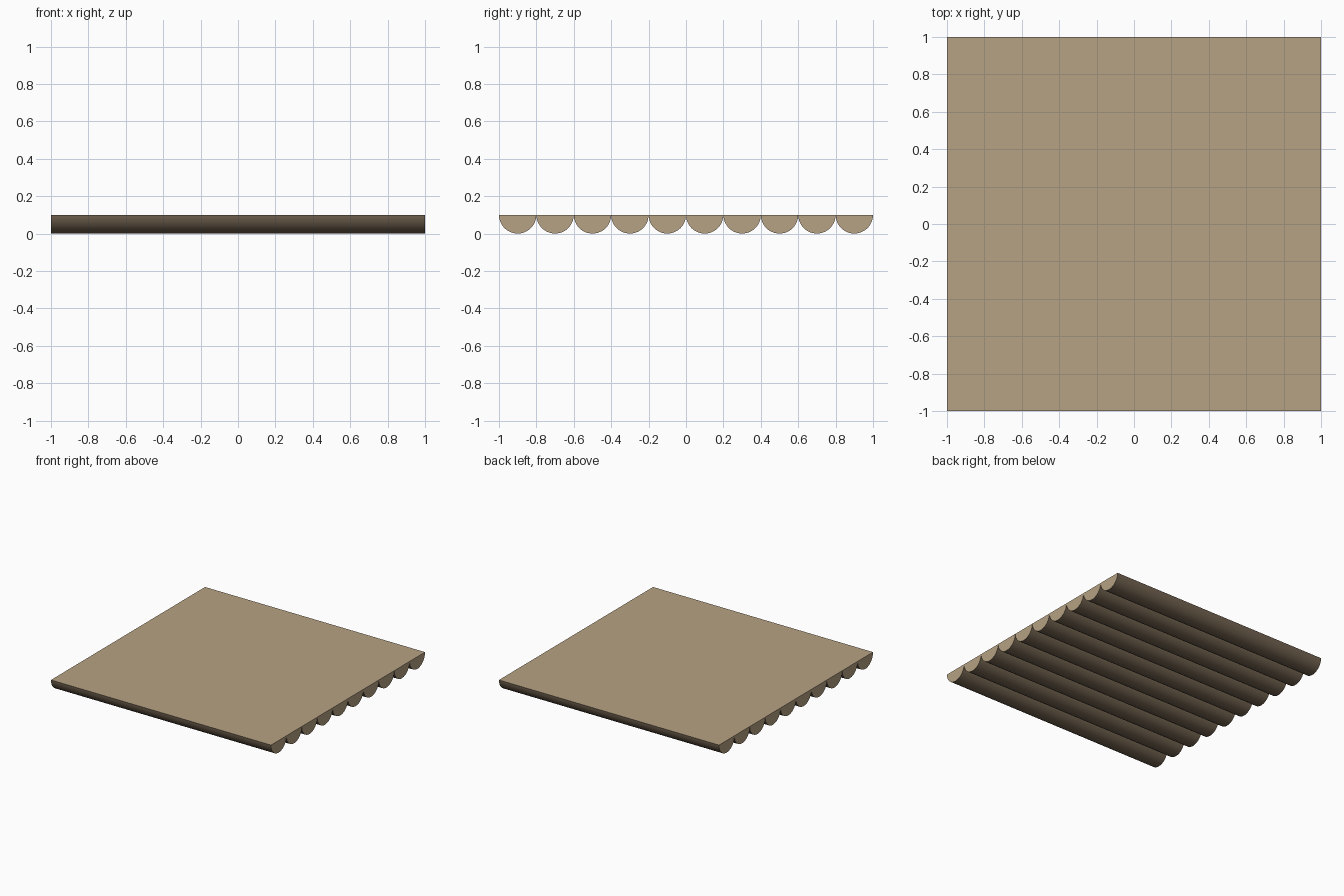
import bpy, bmesh, math

if "Cube" in bpy.data.objects:
    bpy.data.objects.remove(bpy.data.objects["Cube"])

COUNT, RADIUS, LENGTH, ARC = 10, 0.1, 2.0, 24


def material(name, color):
    m = bpy.data.materials.new(name)
    m.diffuse_color = (*color, 1)
    m.use_nodes = True
    m.node_tree.nodes["Principled BSDF"].inputs["Base Color"].default_value = m.diffuse_color
    return m


cut_wood = material("cut_wood", (0.47, 0.36, 0.23))
bark = material("bark", (0.17, 0.125, 0.08))


# Half log: semicircular profile, flat side up, extruded along x
def half_log(name, y):
    bm = bmesh.new()
    profile = []
    for i in range(ARC + 1):
        a = math.pi + math.pi * i / ARC
        profile.append(bm.verts.new((-LENGTH / 2, RADIUS * math.cos(a),
                                     RADIUS + RADIUS * math.sin(a))))
    end = bm.faces.new(profile)
    ext = bmesh.ops.extrude_face_region(bm, geom=[end], use_keep_orig=True)
    moved = [v for v in ext["geom"] if isinstance(v, bmesh.types.BMVert)]
    bmesh.ops.translate(bm, verts=moved, vec=(LENGTH, 0, 0))
    bmesh.ops.recalc_face_normals(bm, faces=bm.faces[:])
    # Round side is bark, top and ends are cut wood
    for f in bm.faces:
        is_bark = abs(f.normal.x) < 0.5 and f.normal.z < 0.5
        f.material_index = 1 if is_bark else 0
        f.smooth = is_bark
    for e in bm.edges:
        if len({f.material_index for f in e.link_faces}) > 1:
            e.smooth = False
    mesh = bpy.data.meshes.new(name)
    bm.to_mesh(mesh)
    bm.free()
    mesh.materials.append(cut_wood)
    mesh.materials.append(bark)
    obj = bpy.data.objects.new(name, mesh)
    obj.location.y = y
    bpy.context.collection.objects.link(obj)


# Row of half logs side by side
for n in range(COUNT):
    half_log(f"half_log_{n + 1}", (n - (COUNT - 1) / 2) * 2 * RADIUS)
